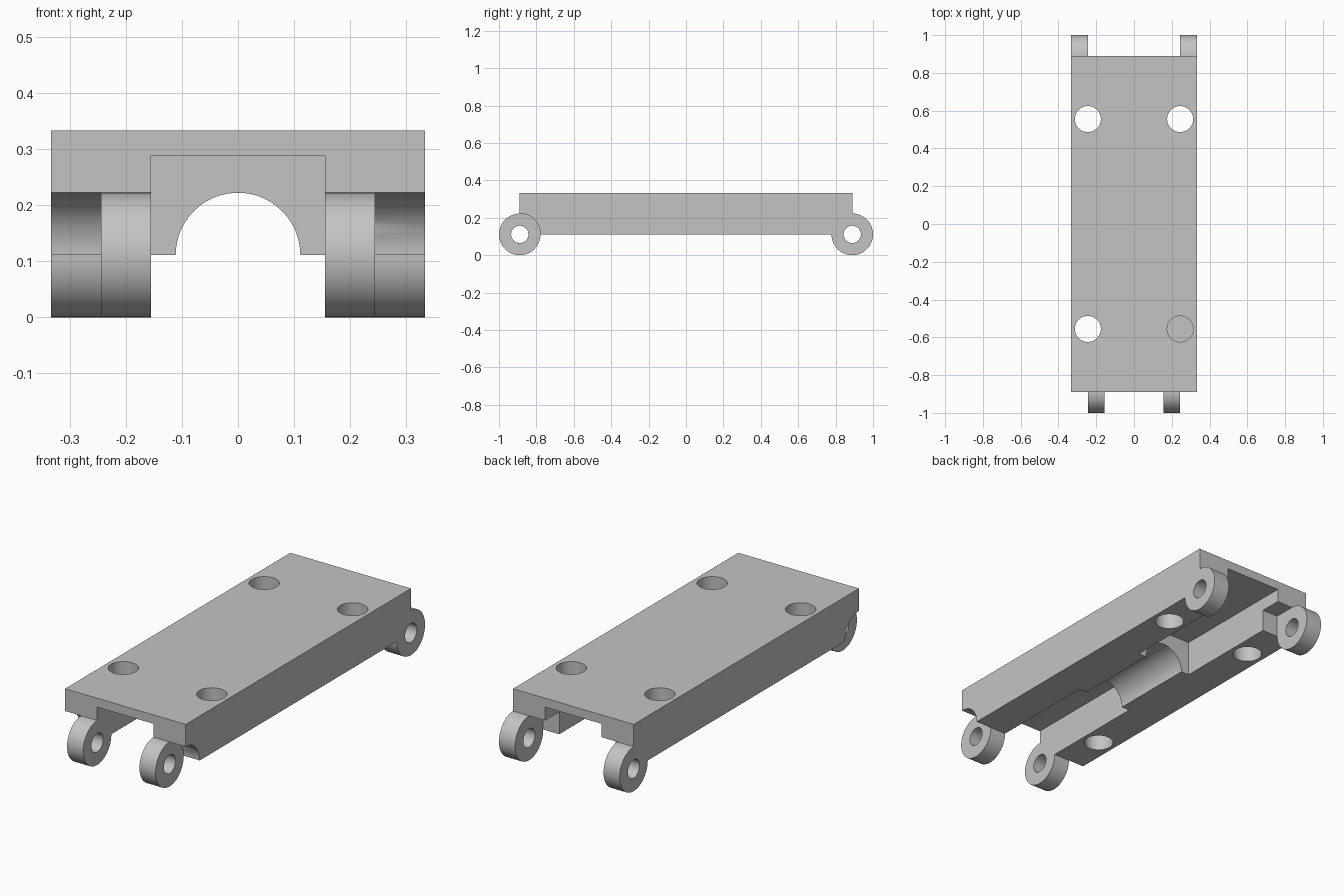
import bpy
import math

cube = bpy.data.objects.get("Cube")
if cube:
    bpy.data.objects.remove(cube, do_unlink=True)

U = 2 / 90                      # design step: the link is 90 steps long
HALF_W, HALF_L = 15 * U, 40 * U
BOTTOM, TOP, PIN_R = 5 * U, 15 * U, 5 * U
IN, MID, OUT = 7 * U, 11 * U, 15 * U   # side bands of the hinge knuckles
SPARE = 0.1                     # overshoot of cutters

grey = bpy.data.materials.new("plain_grey")
grey.use_nodes = True
grey.diffuse_color = (0.55, 0.55, 0.55, 1)
grey.node_tree.nodes["Principled BSDF"].inputs["Base Color"].default_value = grey.diffuse_color


def box(name, x0, x1, y0, y1, z0, z1):
    bpy.ops.mesh.primitive_cube_add(
        size=1, location=((x0 + x1) / 2, (y0 + y1) / 2, (z0 + z1) / 2))
    ob = bpy.context.object
    ob.name = name
    ob.scale = (abs(x1 - x0), abs(y1 - y0), abs(z1 - z0))
    bpy.ops.object.transform_apply(location=True, rotation=True, scale=True)
    ob.data.materials.append(grey)
    return ob


def cylinder(name, radius, length, centre, axis):
    turn = {"x": (0, math.pi / 2, 0), "y": (math.pi / 2, 0, 0), "z": (0, 0, 0)}[axis]
    bpy.ops.mesh.primitive_cylinder_add(
        vertices=64, radius=radius, depth=length, location=centre, rotation=turn)
    ob = bpy.context.object
    ob.name = name
    bpy.ops.object.transform_apply(location=True, rotation=True, scale=True)
    ob.data.materials.append(grey)
    return ob


def combine(target, tool, operation="DIFFERENCE"):
    mod = target.modifiers.new(tool.name, "BOOLEAN")
    mod.object, mod.operation, mod.solver = tool, operation, "EXACT"
    bpy.context.view_layer.objects.active = target
    bpy.ops.object.modifier_apply(modifier=mod.name)
    bpy.data.objects.remove(tool, do_unlink=True)


link = box("hinged_link", -HALF_W, HALF_W, -HALF_L, HALF_L, BOTTOM, TOP)

# Channel under each end, leaving a bridge with a round saddle in the middle
for end in (-1, 1):
    combine(link, box("channel", -IN, IN, end * 10 * U, end * (HALF_L + SPARE),
                      BOTTOM - SPARE, 13 * U))
combine(link, cylinder("saddle", PIN_R, 1, (0, 0, BOTTOM), "y"))

for side in (-1, 1):
    # Round clearance outside the front knuckles, square one inside the back knuckles
    wide = OUT + SPARE
    combine(link, cylinder("front_clearance", PIN_R, wide - MID,
                           (side * (MID + wide) / 2, -HALF_L, BOTTOM), "x"))
    combine(link, box("back_clearance", side * (IN - 0.02), side * MID, 35 * U,
                      HALF_L + SPARE, BOTTOM - SPARE, 10 * U))
    # Knuckles: inner pair in front, outer pair behind
    for end, a, b in ((-1, IN, MID), (1, MID, OUT)):
        combine(link, cylinder("knuckle", PIN_R, b - a,
                               (side * (a + b) / 2, end * HALF_L, BOTTOM), "x"), "UNION")
    # Vertical bolt holes
    for end in (-1, 1):
        combine(link, cylinder("bolt_hole", 3.1 * U, 1,
                               (side * MID, end * 25 * U, TOP), "z"))

# Hinge pin holes
for end in (-1, 1):
    combine(link, cylinder("pin_hole", 2.08 * U, 1, (0, end * HALF_L, BOTTOM), "x"))

bpy.ops.object.select_all(action="DESELECT")
link.select_set(True)
bpy.context.view_layer.objects.active = link
bpy.ops.object.shade_smooth_by_angle(angle=math.radians(30))
